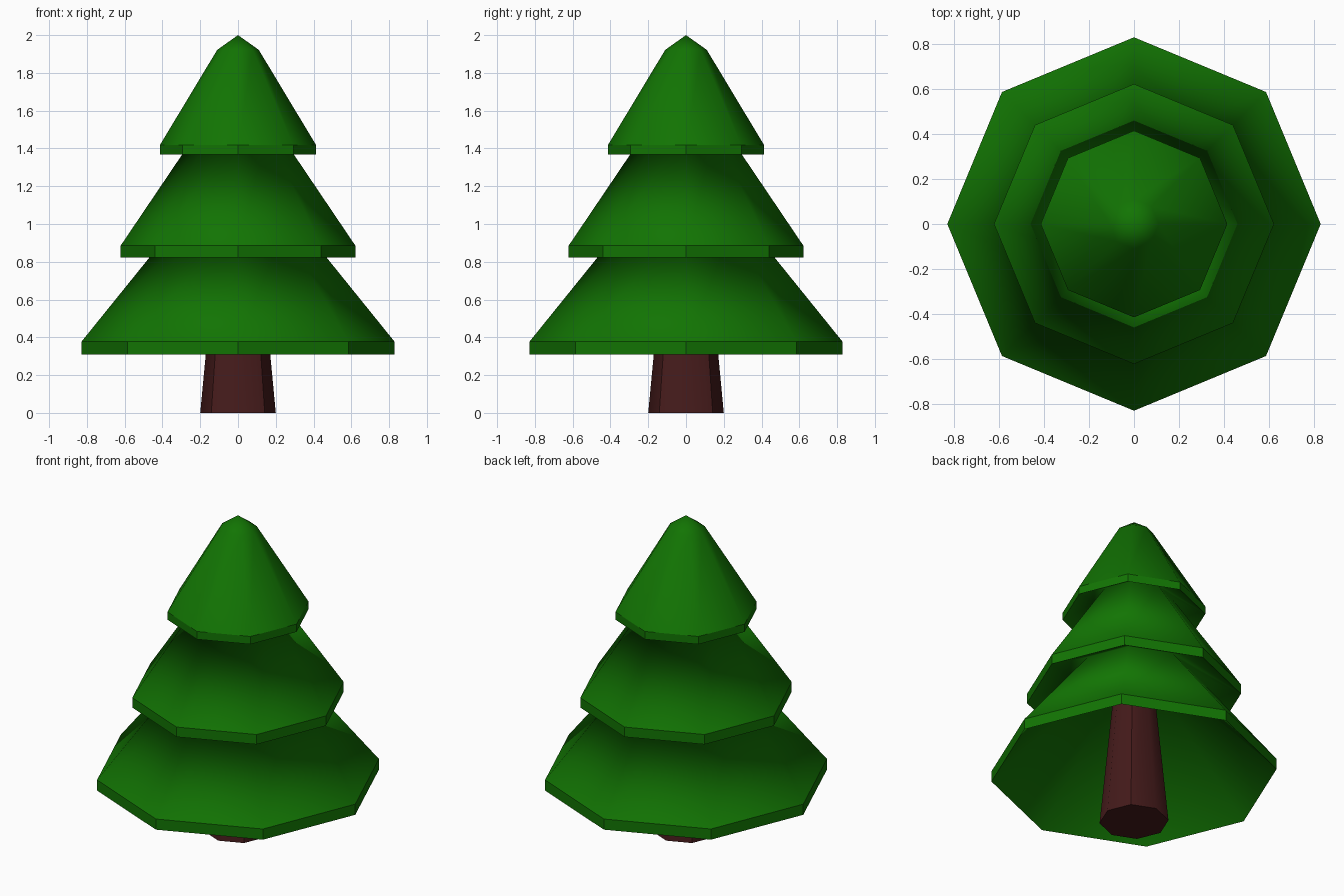
import bpy, bmesh
from math import cos, sin, pi

if "Cube" in bpy.data.objects:
    bpy.data.objects.remove(bpy.data.objects["Cube"])

SIDES = 8


def material(name, color):
    m = bpy.data.materials.new(name)
    m.diffuse_color = (*color, 1)
    m.use_nodes = True
    m.node_tree.nodes["Principled BSDF"].inputs["Base Color"].default_value = m.diffuse_color
    return m


def lathe(name, profile, mat, flat_segments=(), sharp_corners=False):
    """Spin an (r, z) profile into an octagonal solid; r = 0 gives a tip."""
    bm = bmesh.new()
    rings = []
    for r, z in profile:
        n = SIDES if r > 0 else 1
        rings.append([bm.verts.new((r * cos(2 * pi * i / SIDES), r * sin(2 * pi * i / SIDES), z))
                      for i in range(n)])
    for s, (a, b) in enumerate(zip(rings, rings[1:])):
        for i in range(SIDES):
            j = (i + 1) % SIDES
            quad = [a[i % len(a)], a[j % len(a)], b[j % len(b)], b[i % len(b)]]
            face = bm.faces.new(list(dict.fromkeys(quad)))
            face.smooth = s not in flat_segments
        # Every second upright edge stays crisp on the trunk
        if sharp_corners and len(a) == len(b):
            for i in range(1, SIDES, 2):
                bm.edges.get((a[i], b[i])).smooth = False
    bmesh.ops.recalc_face_normals(bm, faces=bm.faces)
    # Crisp edges between flat bands and smooth slopes
    for e in bm.edges:
        if len({f.smooth for f in e.link_faces}) > 1:
            e.smooth = False
    mesh = bpy.data.meshes.new(name)
    bm.to_mesh(mesh)
    bm.free()
    mesh.materials.append(mat)
    ob = bpy.data.objects.new(name, mesh)
    bpy.context.collection.objects.link(ob)
    return ob


green = material("foliage_green", (0.006, 0.175, 0.001))
brown = material("bark_brown", (0.06, 0.011, 0.011))

# Trunk, tapering up into the foliage
lathe("trunk", [(0, 0), (0.2, 0), (0.11, 0.95), (0, 0.95)], brown, (0, 2), True)

# Foliage in one piece: each underside slopes up to meet the tier below it
lathe("foliage", [
    (0, 1.15), (0.828, 0.31), (0.828, 0.378), (0.35, 0.97),
    (0.621, 0.823), (0.621, 0.886), (0.22, 1.48),
    (0.414, 1.367), (0.414, 1.417), (0.11, 1.922), (0, 2.0),
], green, (1, 4, 7))
